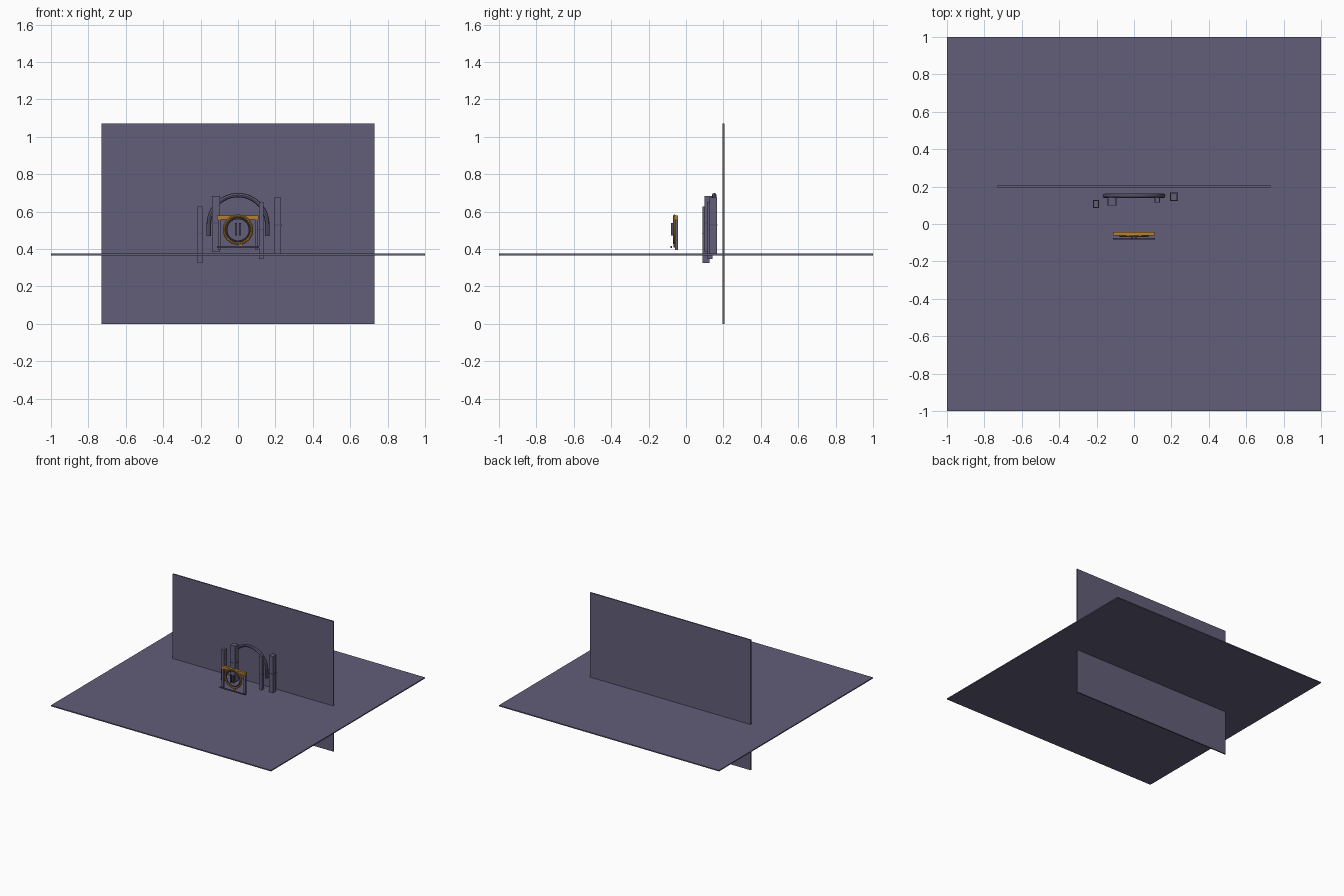
import bpy
import math

if "Cube" in bpy.data.objects:
    bpy.data.objects.remove(bpy.data.objects["Cube"])


def material(name, color):
    m = bpy.data.materials.new(name)
    m.diffuse_color = (*color, 1)
    m.use_nodes = True
    m.node_tree.nodes["Principled BSDF"].inputs["Base Color"].default_value = m.diffuse_color
    return m


STONE = material("dusky purple", (0.122, 0.112, 0.19))
DARK = material("dark slate", (0.075, 0.072, 0.12))
GOLD = material("amber", (0.47, 0.22, 0.03))


def box(name, x, y, z, mat):
    """Box from (min, max) pairs on each axis."""
    bpy.ops.mesh.primitive_cube_add(size=1, location=[(a + b) / 2 for a, b in (x, y, z)])
    ob = bpy.context.object
    ob.name = name
    ob.scale = [b - a for a, b in (x, y, z)]
    bpy.ops.object.transform_apply(location=False, rotation=False, scale=True)
    ob.data.materials.append(mat)
    return ob


def ring(name, y, z, radius, tube, mat):
    bpy.ops.mesh.primitive_torus_add(location=(0, y, z), rotation=(math.pi / 2, 0, 0),
                                     major_radius=radius, minor_radius=tube,
                                     major_segments=40, minor_segments=8)
    ob = bpy.context.object
    ob.name = name
    ob.data.materials.append(mat)
    bpy.ops.object.shade_smooth_by_angle()


# Floor and back wall
box("floor", (-1, 1), (-1, 1), (0.366, 0.375), STONE)
box("back_wall", (-0.73, 0.73), (0.195, 0.205), (0, 1.07), STONE)

# Uneven pillars, each with a thin seam band
pillars = [("far_left", -0.203, 0.026, (0.088, 0.126), (0.325, 0.628)),
           ("near_left", -0.117, 0.042, (0.10, 0.142), (0.385, 0.682)),
           ("near_right", 0.124, 0.022, (0.116, 0.143), (0.347, 0.650)),
           ("far_right", 0.213, 0.036, (0.125, 0.166), (0.37, 0.675))]
for name, cx, w, y, z in pillars:
    box(name + "_pillar", (cx - w / 2, cx + w / 2), y, z, STONE)
    mid = (z[0] + z[1]) / 2 + 0.005
    box(name + "_seam", (cx - w / 2 - 0.003, cx + w / 2 + 0.003),
        (y[0] - 0.002, y[1] + 0.002), (mid - 0.002, mid + 0.002), DARK)

# Tubular arch: two short legs joined by a half circle
R, Z0, FOOT = 0.156, 0.532, 0.47
path = [(R, FOOT)] + [(R * math.cos(math.pi * i / 24), Z0 + R * math.sin(math.pi * i / 24))
                      for i in range(25)] + [(-R, FOOT)]
curve = bpy.data.curves.new("arch", "CURVE")
curve.dimensions = "3D"
curve.bevel_depth = 0.012
curve.bevel_resolution = 2
curve.use_fill_caps = True
spline = curve.splines.new("POLY")
spline.points.add(len(path) - 1)
for p, (x, z) in zip(spline.points, path):
    p.co = (x, 0.151, z, 1)
curve.materials.append(STONE)
arch = bpy.data.objects.new("arch", curve)
bpy.context.collection.objects.link(arch)
bpy.context.view_layer.objects.active = arch
arch.select_set(True)
bpy.ops.object.convert(target="MESH")
bpy.ops.object.shade_smooth_by_angle()

# Small gate frame
for side, s in (("left", -1), ("right", 1)):
    box(side + "_gate_post", (s * 0.10 - 0.008, s * 0.10 + 0.008), (-0.058, -0.042),
        (0.394, 0.575), STONE)
    # Pair of upright bars in the middle of the ring
    box(side + "_center_bar", (s * 0.011 - 0.005, s * 0.011 + 0.005), (-0.08, -0.07),
        (0.472, 0.538), DARK)
box("gate_lintel", (-0.113, 0.109), (-0.062, -0.042), (0.557, 0.579), GOLD)
box("gate_threshold", (-0.113, 0.113), (-0.082, -0.076), (0.405, 0.415), DARK)

# Emblem rings and a small gem at the base
ring("gold_ring", -0.062, 0.503, 0.074, 0.007, GOLD)
ring("inner_ring", -0.062, 0.503, 0.062, 0.005, DARK)
gem = box("base_gem", (0.006, 0.022), (-0.066, -0.056), (0.412, 0.428), GOLD)
gem.rotation_euler.y = math.pi / 4
